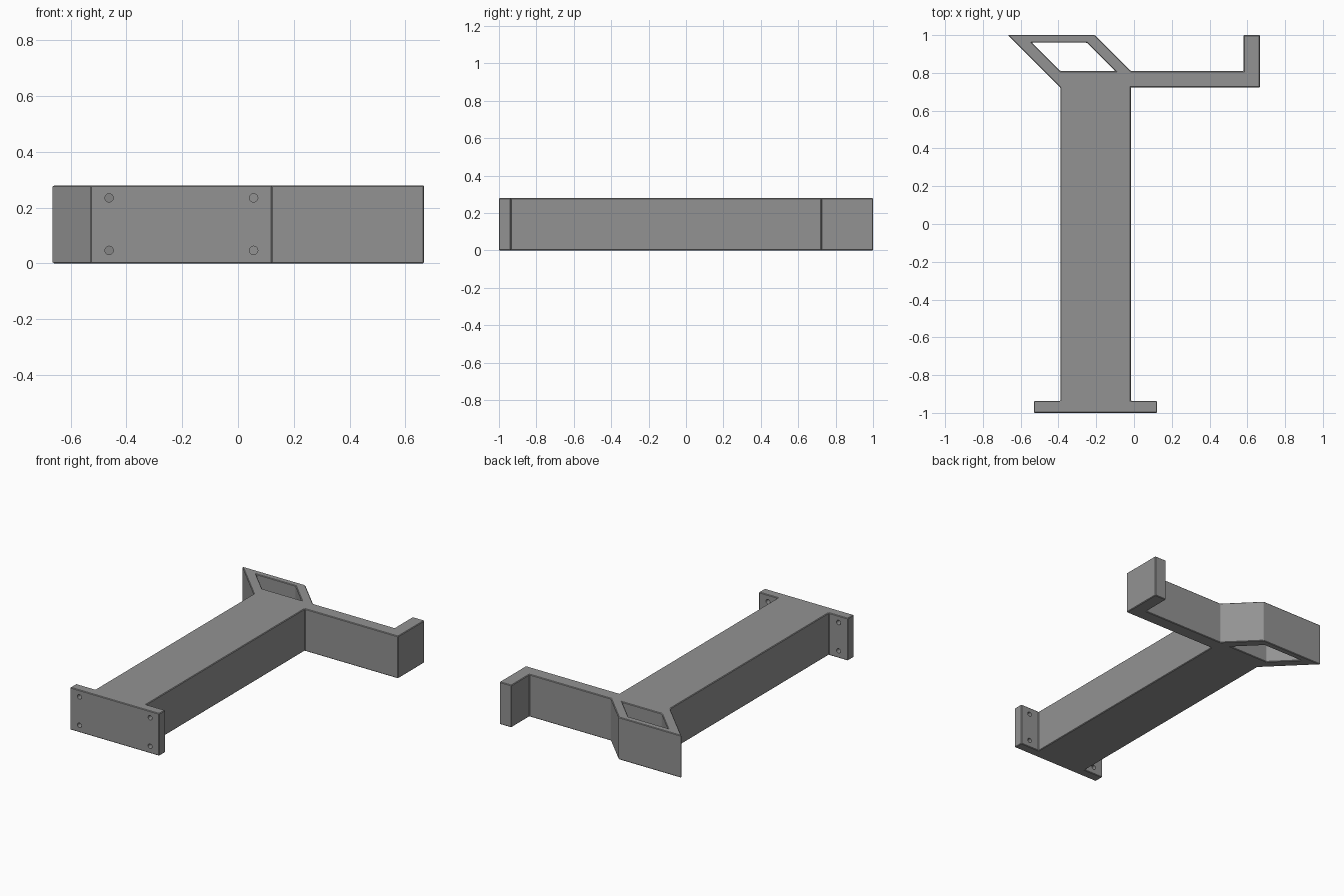
import bpy, bmesh, math
from mathutils import Matrix

if "Cube" in bpy.data.objects:
    bpy.data.objects.remove(bpy.data.objects["Cube"])

H = 0.28            # height of the whole bracket

grey = bpy.data.materials.new("mid grey")
grey.diffuse_color = (0.29, 0.29, 0.29, 1)
grey.use_nodes = True
grey.node_tree.nodes["Principled BSDF"].inputs["Base Color"].default_value = grey.diffuse_color


def prism(name, outline, z0, z1):
    """Extrude a plan outline straight up."""
    bm = bmesh.new()
    face = bm.faces.new([bm.verts.new((x, y, z0)) for x, y in outline])
    top = bmesh.ops.extrude_face_region(bm, geom=[face])["geom"]
    bmesh.ops.translate(bm, vec=(0, 0, z1 - z0),
                        verts=[v for v in top if isinstance(v, bmesh.types.BMVert)])
    bmesh.ops.recalc_face_normals(bm, faces=bm.faces)
    return to_object(name, bm)


def to_object(name, bm):
    mesh = bpy.data.meshes.new(name)
    bm.to_mesh(mesh)
    bm.free()
    mesh.materials.append(grey)
    obj = bpy.data.objects.new(name, mesh)
    bpy.context.collection.objects.link(obj)
    return obj


def cut(target, cutter):
    mod = target.modifiers.new(cutter.name, "BOOLEAN")
    mod.operation = "DIFFERENCE"
    mod.solver = "EXACT"
    mod.object = cutter
    cutter.hide_render = True
    cutter.hide_set(True)


# Bracket body: wall flange, long beam, slanted lug and hooked arm
bracket = prism("bracket", [
    (-0.53, -1), (0.123, -1), (0.123, -0.937), (-0.017, -0.937),
    (-0.017, 0.723), (0.667, 0.723), (0.667, 1), (0.58, 1),
    (0.58, 0.81), (-0.017, 0.81), (-0.207, 1), (-0.667, 1),
    (-0.39, 0.723), (-0.39, -0.937), (-0.53, -0.937)], 0, H)

# Slanted window through the lug
cut(bracket, prism("window_cutter", [
    (-0.39, 0.81), (-0.10, 0.81), (-0.25, 0.96), (-0.54, 0.96)], -0.1, H + 0.1))

# Fine chamfer on all edges
bevel = bracket.modifiers.new("chamfer", "BEVEL")
bevel.width = 0.004
bevel.segments = 1
bevel.limit_method = "ANGLE"
bevel.angle_limit = math.radians(30)

# Four screw holes through the flange
bm = bmesh.new()
for x in (-0.462, 0.056):
    for z in (0.047, 0.235):
        bmesh.ops.create_cone(
            bm, cap_ends=True, segments=24, radius1=0.015, radius2=0.015, depth=0.2,
            matrix=Matrix.Translation((x, -0.97, z)) @ Matrix.Rotation(math.pi / 2, 4, "X"))
cut(bracket, to_object("screw_hole_cutter", bm))
